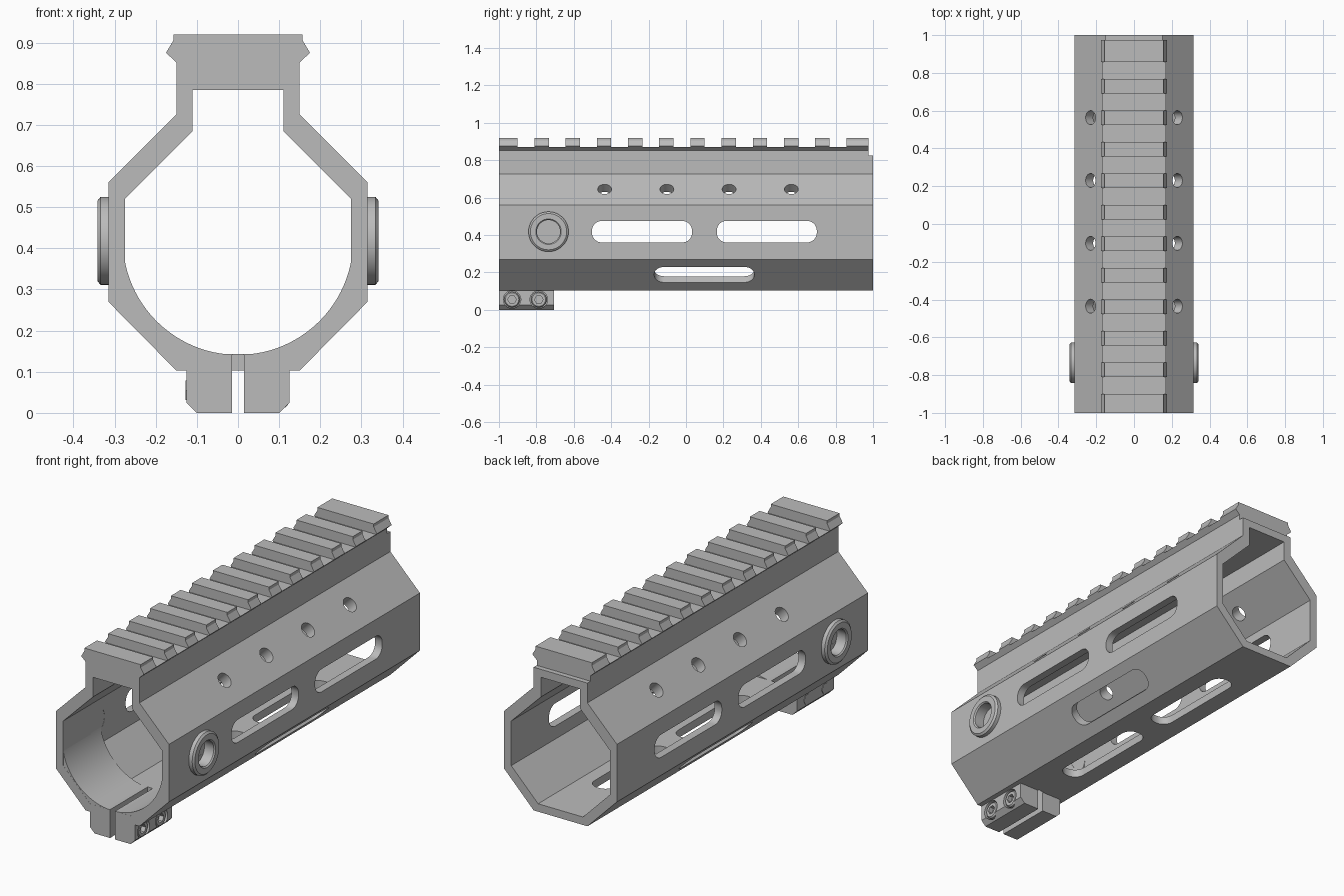
import bpy, bmesh, math
from mathutils import Matrix, Vector

if "Cube" in bpy.data.objects:
    bpy.data.objects.remove(bpy.data.objects["Cube"])

grey = bpy.data.materials.new("anodised grey")
grey.diffuse_color = (0.5, 0.5, 0.5, 1)
grey.use_nodes = True
grey.node_tree.nodes["Principled BSDF"].inputs["Base Color"].default_value = grey.diffuse_color


def frame(x_axis, z_axis, origin=(0, 0, 0)):
    """Matrix whose local X and Z follow the given world directions."""
    x, z = Vector(x_axis).normalized(), Vector(z_axis).normalized()
    m = Matrix((x, z.cross(x), z)).transposed().to_4x4()
    m.translation = origin
    return m


ALONG = frame((1, 0, 0), (0, -1, 0))      # profile in x,z; depth = -y


def prism(bm, pts, m, d0, d1):
    a = [bm.verts.new(m @ Vector((x, y, d0))) for x, y in pts]
    b = [bm.verts.new(m @ Vector((x, y, d1))) for x, y in pts]
    bm.faces.new(a)
    bm.faces.new(b[::-1])
    for i in range(len(pts)):
        j = (i + 1) % len(pts)
        bm.faces.new((a[i], b[i], b[j], a[j]))


def lathe(bm, prof, m, n=48):
    """Revolve (radius, height) points about local Z; end radii may be 0."""
    rings = []
    for r, h in prof:
        k = n if r else 1
        rings.append([bm.verts.new(m @ Vector((r * math.cos(t), r * math.sin(t), h)))
                      for t in (2 * math.pi * i / n for i in range(k))])
    for a, b in zip(rings, rings[1:]):
        for i in range(n):
            j = (i + 1) % n
            f = [a[i % len(a)], a[j % len(a)], b[j % len(b)], b[i % len(b)]]
            bm.faces.new(list(dict.fromkeys(f)))


def circle(r, n=32):
    return [(r * math.cos(2 * math.pi * i / n), r * math.sin(2 * math.pi * i / n)) for i in range(n)]


def rounded(l, w, r=0.052, n=8):
    pts = []
    for q, (sx, sy) in enumerate(((1, 1), (-1, 1), (-1, -1), (1, -1))):
        for i in range(n + 1):
            t = math.pi / 2 * (q + i / n)
            pts.append((sx * (l / 2 - r) + r * math.cos(t), sy * (w / 2 - r) + r * math.sin(t)))
    return pts


def box(x0, x1, z0, z1):
    return [(x0, z0), (x1, z0), (x1, z1), (x0, z1)]


def mirror(half):
    return half + [(-x, z) for x, z in reversed(half)]


def finish(bm, name):
    bmesh.ops.recalc_face_normals(bm, faces=bm.faces)
    me = bpy.data.meshes.new(name)
    bm.to_mesh(me)
    bm.free()
    me.materials.append(grey)
    ob = bpy.data.objects.new(name, me)
    bpy.context.collection.objects.link(ob)
    return ob


def activate(ob):
    bpy.ops.object.select_all(action='DESELECT')
    ob.select_set(True)
    bpy.context.view_layer.objects.active = ob


def cut(ob, bm):
    cutter = finish(bm, "cutter")
    cutter.hide_render = True
    activate(ob)
    mod = ob.modifiers.new("cut", 'BOOLEAN')
    mod.operation, mod.solver, mod.object = 'DIFFERENCE', 'EXACT', cutter
    bpy.ops.object.modifier_apply(modifier="cut")
    bpy.data.objects.remove(cutter)


def smooth(ob):
    activate(ob)
    bpy.ops.object.shade_smooth_by_angle(angle=math.radians(30))


# Main tube: octagonal shell with a raised square top
outer = mirror([(0.15, 0.825), (0.15, 0.725), (0.315, 0.56), (0.315, 0.27), (0.15, 0.103)])
inner = mirror([(0.11, 0.785), (0.11, 0.685), (0.275, 0.52), (0.275, 0.295), (0.125, 0.143)])
bm = bmesh.new()
v = [[bm.verts.new((x, y, z)) for x, z in loop] for loop in (outer, inner) for y in (-1, 1)]
for i in range(10):
    j = (i + 1) % 10
    for a, b in ((0, 1), (1, 3), (3, 2), (2, 0)):
        bm.faces.new((v[a][i], v[b][i], v[b][j], v[a][j]))
tube = finish(bm, "tube_shell")

# Openings in the tube
bm = bmesh.new()
slot = rounded(0.535, 0.115)
for s in (1, -1):
    for y in (-0.235, 0.432):
        prism(bm, slot, frame((0, 1, 0), (s, 0, 0), (s * 0.3, y, 0.418)), -0.06, 0.06)
    prism(bm, slot, frame((0, 1, 0), (s, 0, -1), (s * 0.222, 0.0975, 0.2)), -0.06, 0.06)
    for k in range(4):
        prism(bm, circle(0.037), frame((0, 1, 0), (s, 0, 1), (s * 0.23, -0.435 + k * 0.3327, 0.645)), -0.08, 0.08)
    prism(bm, circle(0.0645, 48), frame((0, 1, 0), (s, 0, 0), (s * 0.3, -0.735, 0.418)), -0.05, 0.05)
for y in (-0.235, 0.432):
    prism(bm, slot, frame((0, 1, 0), (0, 0, 1), (0, y, 0.12)), -0.05, 0.05)
prism(bm, box(-0.014, 0.014, 0.05, 0.2), ALONG, 0.7, 1.1)
cut(tube, bm)
smooth(tube)

# Round seat inside the front end, split at the bottom
bm = bmesh.new()
for s in (1, -1):
    arc = []
    for i in range(25):
        t = math.radians(-87.14 + 80 * i / 24)
        arc.append((s * 0.28 * math.cos(t), 0.421 + 0.28 * math.sin(t)))
    prism(bm, arc + [(s * 0.285, 0.386), (s * 0.285, 0.29), (s * 0.13, 0.133), (s * 0.014, 0.133)],
          ALONG, 0.7, 0.9995)
smooth(finish(bm, "barrel_seat"))

# Toothed top rail
bm = bmesh.new()
prism(bm, mirror([(0.15, 0.825), (0.15, 0.852), (0.175, 0.875), (0.157, 0.905), (0.157, 0.92)]),
      ALONG, -0.975, 1)
rail = finish(bm, "top_rail")
bm = bmesh.new()
for k in range(11):
    y = -0.855 + k * 0.1667
    prism(bm, box(-0.3, 0.3, 0.871, 1), ALONG, -y - 0.045, -y + 0.045)
cut(rail, bm)

# Clamp lugs below the front end
for s, side in ((1, "right"), (-1, "left")):
    bm = bmesh.new()
    prism(bm, [(s * x, z) for x, z in
               ((0.125, 0.11), (0.125, 0.025), (0.1, 0), (0.014, 0), (0.014, 0.11))], ALONG, 0.705, 1)
    lug = finish(bm, "clamp_lug_" + side)
    if s > 0:
        bm = bmesh.new()
        for y in (-0.93, -0.787):
            prism(bm, circle(0.047), frame((0, 1, 0), (1, 0, 0), (0, y, 0.055)), 0.085, 0.15)
        cut(lug, bm)
    smooth(lug)

# Clamp bolts with hex sockets on the right, hex nuts on the left
for k, y in enumerate((-0.93, -0.787)):
    m = frame((0, 1, 0), (1, 0, 0), (0, y, 0.055))
    bm = bmesh.new()
    lathe(bm, [(0, 0.08), (0.042, 0.08), (0.042, 0.114), (0.036, 0.121), (0, 0.121)], m, 32)
    bolt = finish(bm, f"clamp_bolt_{k + 1}")
    bm = bmesh.new()
    prism(bm, circle(0.023, 6), m, 0.098, 0.15)
    cut(bolt, bm)
    smooth(bolt)
    bm = bmesh.new()
    prism(bm, circle(0.028, 6), m, -0.127, -0.11)
    finish(bm, f"clamp_nut_{k + 1}")

# Round sling sockets on both sides
for s, side in ((1, "right"), (-1, "left")):
    bm = bmesh.new()
    lathe(bm, [(0, 0.284), (0.062, 0.284), (0.062, 0.336), (0.068, 0.342), (0.097, 0.342),
               (0.107, 0.334), (0.107, 0.313), (0.0655, 0.313), (0.0655, 0.276), (0, 0.276)],
          frame((0, 1, 0), (s, 0, 0), (0, -0.735, 0.418)))
    smooth(finish(bm, "sling_socket_" + side))
